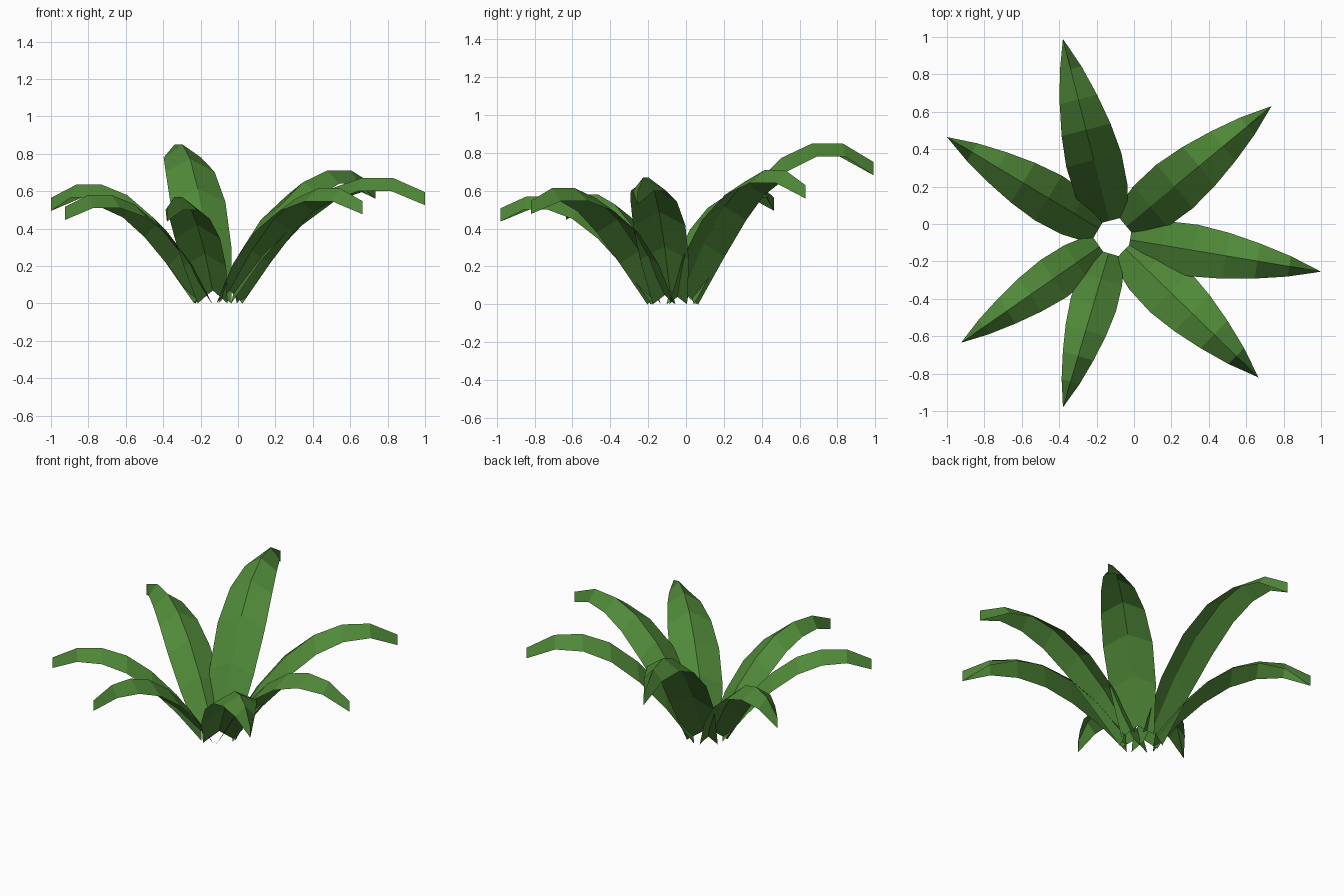
import bpy, bmesh
from mathutils import Vector

if "Cube" in bpy.data.objects:
    bpy.data.objects.remove(bpy.data.objects["Cube"])

green = bpy.data.materials.new("leaf_green")
green.diffuse_color = (0.08, 0.25, 0.04, 1)
green.use_nodes = True
green.node_tree.nodes["Principled BSDF"].inputs["Base Color"].default_value = green.diffuse_color

CENTRE = Vector((-0.11, -0.07, 0))   # middle of the rosette
HOLE = 0.09                          # radius of the open middle
FOLD = 0.07                          # height of the midrib above the leaf edges
# Arching height and half width at seven evenly spaced stations, base to tip
ARCH = [0, 0.393, 0.696, 0.902, 1.0, 1.0, 0.875]
HALF_WIDTH = [0.10, 0.142, 0.152, 0.135, 0.103, 0.06, 0]


def make_leaf(name, tip_x, tip_y, height, width):
    """Arched leaf folded along its midrib, tapering to a vertical tip edge."""
    out = (Vector((tip_x, tip_y, 0)) - CENTRE)
    direction = out.normalized()
    side = Vector((-direction.y, direction.x, 0))
    base = CENTRE + direction * HOLE
    tip = CENTRE + out
    bm = bmesh.new()
    rows = []
    for i, (a, w) in enumerate(zip(ARCH, HALF_WIDTH)):
        p = base.lerp(tip, i / 6)
        p.z = a * height
        rib = bm.verts.new(p + Vector((0, 0, FOLD)))
        left = bm.verts.new(p + side * w * width)
        right = bm.verts.new(p - side * w * width) if w else left
        rows.append((left, rib, right))
    for (l0, m0, r0), (l1, m1, r1) in zip(rows, rows[1:]):
        bm.faces.new((l0, m0, m1, l1))
        bm.faces.new((m0, r0, r1, m1))
    mesh = bpy.data.meshes.new(name)
    bm.to_mesh(mesh)
    bm.free()
    mesh.materials.append(green)
    bpy.context.collection.objects.link(bpy.data.objects.new(name, mesh))


# Tip position, arch height and width scale of each leaf
make_leaf("back_leaf", -0.38, 0.99, 0.78, 1.0)
make_leaf("back_right_leaf", 0.735, 0.63, 0.64, 1.0)
make_leaf("right_leaf", 1.0, -0.255, 0.60, 0.92)
make_leaf("front_right_leaf", 0.665, -0.82, 0.545, 1.0)
make_leaf("front_leaf", -0.38, -0.98, 0.50, 0.83)
make_leaf("front_left_leaf", -0.925, -0.635, 0.51, 0.8)
make_leaf("back_left_leaf", -1.0, 0.465, 0.565, 0.92)
